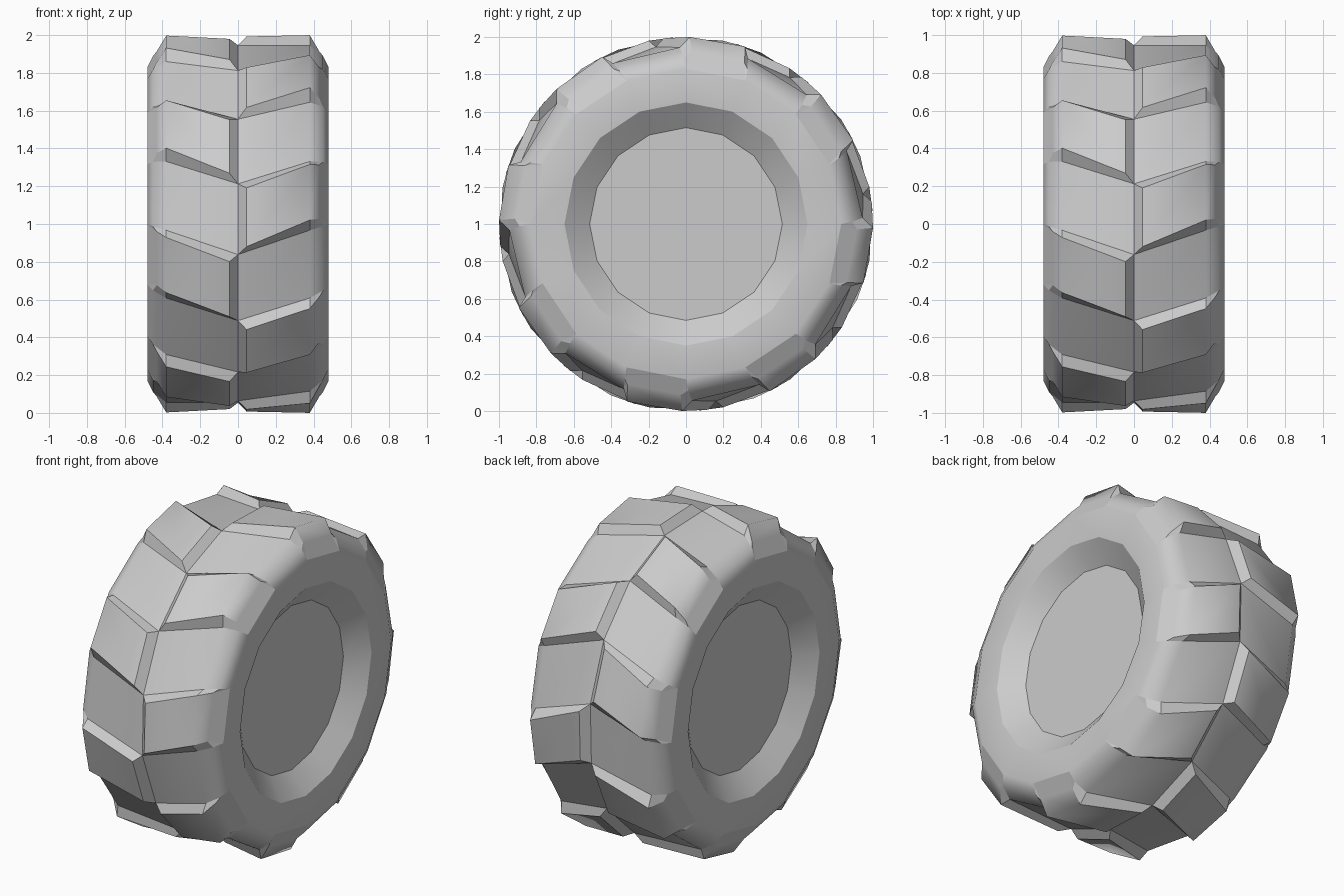
import bpy, bmesh
from math import sin, cos, radians

if "Cube" in bpy.data.objects:
    bpy.data.objects.remove(bpy.data.objects["Cube"])

SEG, STEP = 16, 22.5
# carcass half profile: x, radius, angular skew in degrees
RINGS = [(0, .96, -9.7), (.38, .945, -2), (.45, .89, -.8), (.48, .83, 0),
         (.47, .65, 0), (.37, .515, 0)]
# raised lug top: x, radius, start angle, end angle
LUG = [(.045, 1.0, -6.9, 11), (.38, 1.0, 1.2, 18.4), (.43, .915, 1.8, 20)]

bm = bmesh.new()
sharp_faces = []


def vert(x, r, deg):
    a = radians(deg)
    return bm.verts.new((x, -r * cos(a), 1 + r * sin(a)))


def ring(x, r, skew):
    return [vert(x, r, skew + i * STEP) for i in range(SEG)]


def wall(*vs):
    sharp_faces.append(bm.faces.new(vs))


centre = ring(*RINGS[0])
for side in (1, -1):
    rings = [centre] + [ring(side * x, r, s) for x, r, s in RINGS[1:]]
    for i in range(SEG):
        j = (i + 1) % SEG
        has_lug = i % 2 == (0 if side == 1 else 1)
        # carcass: tread grooves, sidewall and recessed hub ring
        for k in range(3 if has_lug else 0, len(rings) - 1):
            a, b = rings[k], rings[k + 1]
            f = bm.faces.new((a[i], b[i], b[j], a[j]))
            if k == 4:
                f.material_index = 0
        # chevron lug: top faces and bevelled walls
        if has_lug:
            lo = [vert(side * x, r, i * STEP + s) for x, r, s, e in LUG]
            hi = [vert(side * x, r, i * STEP + e) for x, r, s, e in LUG]
            for k in range(2):
                bm.faces.new((lo[k], lo[k + 1], hi[k + 1], hi[k]))
                for t, n in ((lo, i), (hi, j)):
                    wall(rings[k][n], rings[k + 1][n], t[k + 1], t[k])
            for t, n in ((lo, i), (hi, j)):
                wall(rings[2][n], rings[3][n], t[2])
            wall(centre[i], lo[0], hi[0], centre[j])
            wall(lo[2], rings[3][i], rings[3][j], hi[2])
    # hub disc
    wall(*rings[-1])
    for i in range(SEG):
        e = bm.edges.get((rings[4][i], rings[4][(i + 1) % SEG]))
        e.smooth = False

bmesh.ops.recalc_face_normals(bm, faces=bm.faces[:])
for f in bm.faces:
    f.smooth = True
for f in sharp_faces:
    for e in f.edges:
        e.smooth = False

mesh = bpy.data.meshes.new("tire")
bm.to_mesh(mesh)
bm.free()
tire = bpy.data.objects.new("tire", mesh)
bpy.context.collection.objects.link(tire)
